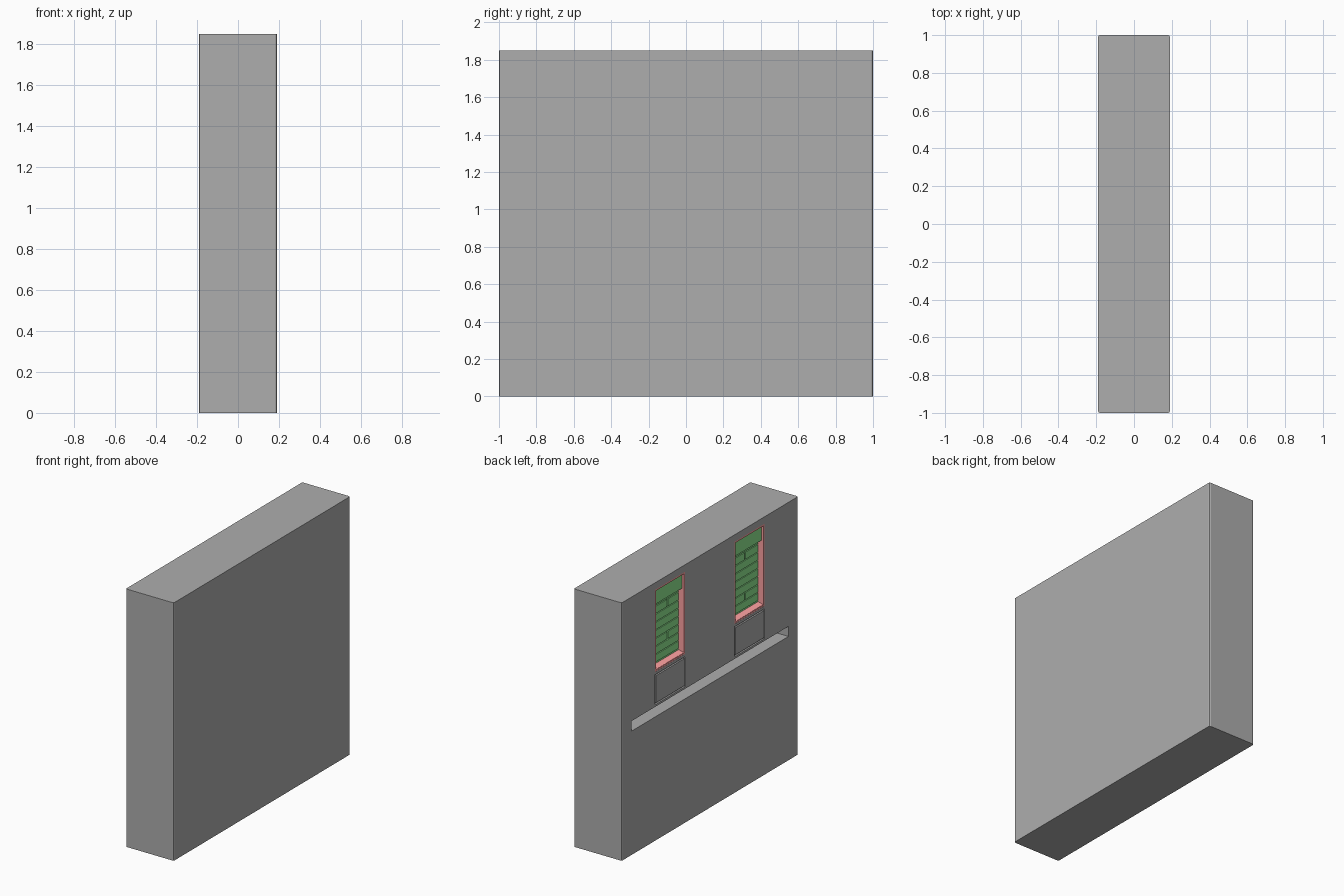
import bpy, bmesh

if "Cube" in bpy.data.objects:
    bpy.data.objects.remove(bpy.data.objects["Cube"])

X0, X1 = -0.19, 0.19           # outer faces of the wall
BACK = -0.13                   # back of the window recesses
WIN_Z = (1.21, 1.80)
WIN_Y = 0.45                   # window centre, mirrored
HALF = 0.17                    # window half width


def material(name, rgb):
    m = bpy.data.materials.new(name)
    m.diffuse_color = (*rgb, 1)
    m.use_nodes = True
    m.node_tree.nodes["Principled BSDF"].inputs["Base Color"].default_value = m.diffuse_color
    return m


grey = material("grey", (0.42, 0.42, 0.42))
green = material("green", (0.28, 0.8, 0.28))
pink = material("pink", (1.0, 0.36, 0.36))


def add_box(bm, x, y, z):
    verts = bmesh.ops.create_cube(bm, size=1)["verts"]
    for v in verts:
        v.co = [r[0] + (c + 0.5) * (r[1] - r[0]) for c, r in zip(v.co, (x, y, z))]


def make(name, boxes, mat=None):
    bm = bmesh.new()
    for b in boxes:
        add_box(bm, *b)
    me = bpy.data.meshes.new(name)
    bm.to_mesh(me)
    bm.free()
    ob = bpy.data.objects.new(name, me)
    bpy.context.collection.objects.link(ob)
    if mat:
        me.materials.append(mat)
    return ob


def ring(x, y, z, w):
    """Four bars forming a rectangular frame that lies inside y, z."""
    return [(x, (y[0], y[0] + w), z), (x, (y[1] - w, y[1]), z),
            (x, (y[0] + w, y[1] - w), (z[0], z[0] + w)),
            (x, (y[0] + w, y[1] - w), (z[1] - w, z[1]))]


# wall body with softened vertical edges
wall = make("wall", [((X0, X1), (-1, 1), (0, 1.85))], grey)
bm = bmesh.new()
bm.from_mesh(wall.data)
upright = [e for e in bm.edges if abs(e.verts[0].co.z - e.verts[1].co.z) > 1]
bmesh.ops.bevel(bm, geom=upright, offset=0.01, segments=2, profile=0.5, affect='EDGES')
bm.to_mesh(wall.data)
bm.free()

# recesses: long ledge slot, two window openings, two panel grooves
cuts = [("ledge_cutter", [((-0.3, X0 + 0.12), (-0.89, 0.89), (0.888, 0.96))])]
for s in (-1, 1):
    y = (s * WIN_Y - HALF, s * WIN_Y + HALF)
    cuts.append(("window_cutter", [((-0.3, BACK), y, WIN_Z)]))
    for part in ring((-0.3, X0 + 0.012), y, (0.975, 1.19), 0.01):
        cuts.append(("groove_cutter", [part]))
for name, boxes in cuts:
    cutter = make(name, boxes, grey)
    cutter.hide_render = True
    cutter.hide_viewport = True
    mod = wall.modifiers.new(name, 'BOOLEAN')
    mod.operation = 'DIFFERENCE'
    mod.solver = 'EXACT'
    mod.object = cutter

# apply the cuts and drop the cutters
dg = bpy.context.evaluated_depsgraph_get()
mesh = bpy.data.meshes.new_from_object(wall.evaluated_get(dg))
wall.modifiers.clear()
wall.data = mesh
mesh.materials.clear()
mesh.materials.append(grey)
for poly in mesh.polygons:
    poly.material_index = 0
for ob in list(bpy.data.objects):
    if "cutter" in ob.name:
        bpy.data.objects.remove(ob)

for s, side in ((-1, "front"), (1, "back")):
    y0, y1 = s * WIN_Y - HALF, s * WIN_Y + HALF
    iy0, iy1 = y0 + 0.012, y1 - 0.012
    # frame lining the opening, a hair behind the wall face
    make(f"window_frame_{side}", ring((X0 + 0.001, BACK), (y0, y1), WIN_Z, 0.012), pink)
    # sloping sill
    sill = make(f"window_sill_{side}", [((X0 + 0.003, BACK), (iy0, iy1),
                                         (WIN_Z[0] + 0.004, WIN_Z[0] + 0.013))], pink)
    for v in sill.data.vertices:
        if v.co.z > WIN_Z[0] + 0.008 and v.co.x > X0 + 0.02:
            v.co.z += 0.015
    # shallow board across the top of the opening
    make(f"lintel_board_{side}", [((-0.172, BACK), (iy0, iy1), (1.68, 1.788))], green)
    # brick courses on a mortar backing, two of them split by a joint
    bricks = [((BACK - 0.004, BACK + 0.02), (iy0, iy1), (WIN_Z[0] + 0.01, 1.70))]
    course, gap = 0.058, 0.006
    split_rows, joint = ((2, 7), -0.46) if s < 0 else ((3, 7), 0.42)
    for row in range(9):
        z = 1.185 + row * course
        spans = [(iy0, iy1)]
        if row in split_rows:
            spans = [(iy0, joint - 0.005), (joint + 0.005, iy1)]
        for span in spans:
            bricks.append(((BACK - 0.016, BACK), span,
                           (max(z, 1.215), z + course - gap)))
    make(f"bricks_{side}", bricks, green)
